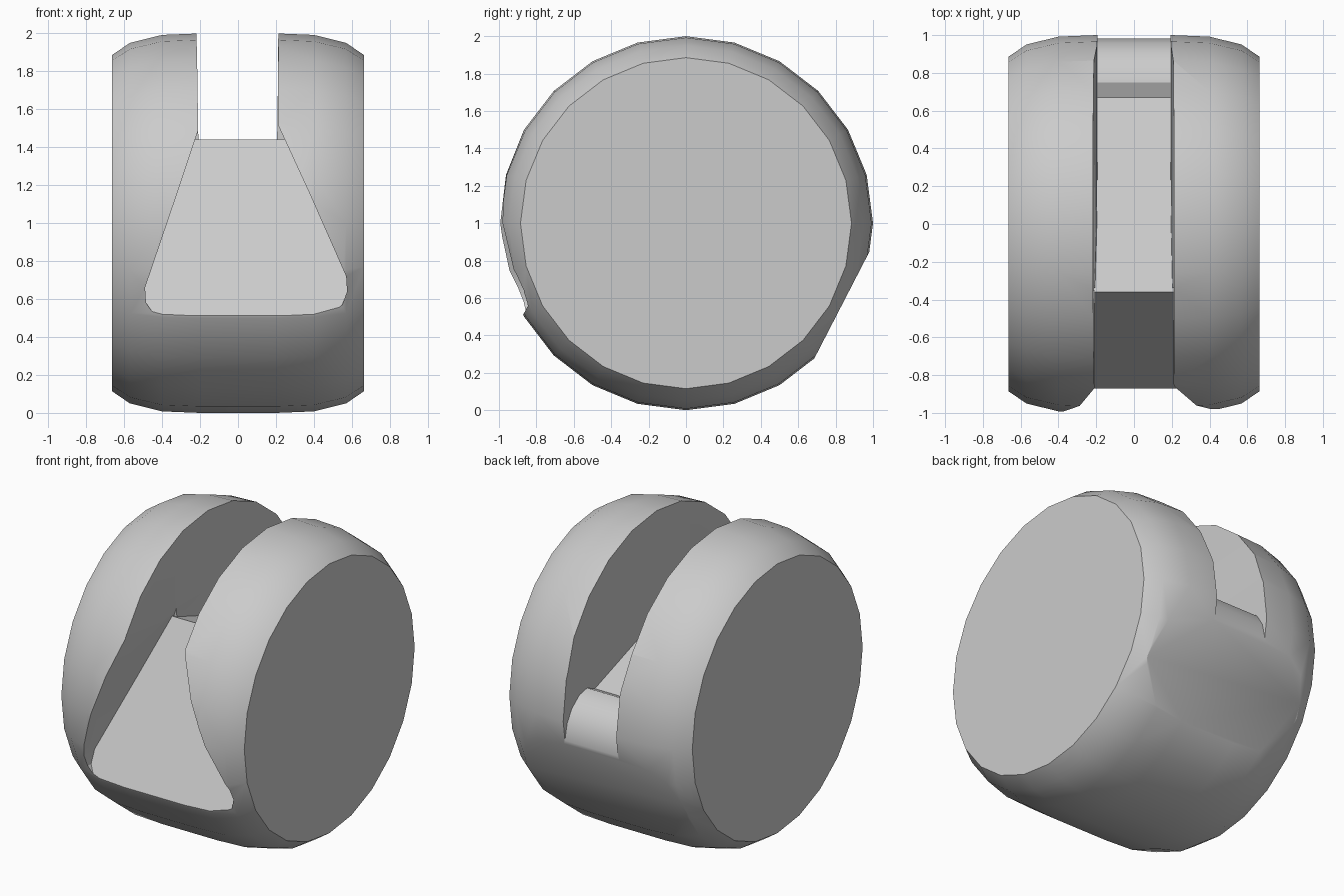
import bpy, bmesh, math

cube = bpy.data.objects.get("Cube")
if cube:
    bpy.data.objects.remove(cube, do_unlink=True)

grey = bpy.data.materials.new("plain_grey")
grey.use_nodes = True
COLOUR = (0.6, 0.6, 0.6, 1.0)
grey.diffuse_color = COLOUR
grey.node_tree.nodes["Principled BSDF"].inputs["Base Color"].default_value = COLOUR


def finish(bm, name):
    bmesh.ops.recalc_face_normals(bm, faces=bm.faces)
    mesh = bpy.data.meshes.new(name)
    bm.to_mesh(mesh)
    bm.free()
    mesh.materials.append(grey)
    obj = bpy.data.objects.new(name, mesh)
    bpy.context.collection.objects.link(obj)
    return obj


def prism(name, outline, axis, start, end):
    """Extrude a 2D outline along x (outline is y,z) or y (outline is x,z)."""
    bm = bmesh.new()
    place = (lambda a, b, d: (d, a, b)) if axis == "x" else (lambda a, b, d: (a, d, b))
    rings = [[bm.verts.new(place(a, b, d)) for a, b in outline] for d in (start, end)]
    for ring in rings:
        bm.faces.new(ring)
    n = len(outline)
    for i in range(n):
        j = (i + 1) % n
        bm.faces.new((rings[0][i], rings[0][j], rings[1][j], rings[1][i]))
    return finish(bm, name)


def boolean(target, cutter, operation):
    mod = target.modifiers.new("cut", "BOOLEAN")
    mod.operation = operation
    mod.solver = "EXACT"
    mod.object = cutter
    bpy.ops.object.select_all(action="DESELECT")
    bpy.context.view_layer.objects.active = target
    target.select_set(True)
    bpy.ops.object.modifier_apply(modifier=mod.name)
    bpy.data.objects.remove(cutter, do_unlink=True)


# Barrel: rounded drum turned around the x axis
SEGMENTS = 24
profile = [(-0.665, 0.885), (-0.57, 0.95), (-0.4, 0.992), (-0.2, 1.0),
           (0.2, 1.0), (0.4, 0.992), (0.57, 0.95), (0.665, 0.885)]
bm = bmesh.new()
rings = []
for x, r in profile:
    rings.append([bm.verts.new((x, r * math.sin(t), 1 + r * math.cos(t)))
                  for t in (math.tau * i / SEGMENTS for i in range(SEGMENTS))])
for a, b in zip(rings, rings[1:]):
    for i in range(SEGMENTS):
        j = (i + 1) % SEGMENTS
        bm.faces.new((a[i], a[j], b[j], b[i]))
bm.faces.new(rings[0])
bm.faces.new(rings[-1])
barrel = finish(bm, "slotted_barrel")

# Side outline of the open space: front slope, rear ramp and rounded rear lip
floor_line = [(-1.3, 0.512), (-0.87, 0.512), (-0.36, 1.44), (0.67, 1.09),
              (0.75, 1.125), (0.83, 1.11), (0.91, 1.05), (0.96, 0.97),
              (0.985, 0.86), (1.3, 0.86), (1.3, 2.3), (-1.3, 2.3)]

# Front opening, flaring towards the bottom with rounded corners
front_outline = [(-0.40, 0.50), (-0.45, 0.53), (-0.485, 0.58), (-0.49, 0.66),
                 (-0.33, 1.13), (-0.21, 1.49), (-0.222, 2.3), (0.215, 2.3),
                 (0.21, 1.52), (0.38, 1.15), (0.57, 0.72), (0.575, 0.64),
                 (0.55, 0.57), (0.50, 0.53), (0.42, 0.50)]
# Straight slot between the two rims
slot_outline = [(-0.19, 0.6), (-0.195, 1.3), (-0.212, 1.5), (-0.222, 2.3),
                (0.215, 2.3), (0.208, 1.5), (0.195, 1.3), (0.19, 0.6)]

for outline, start, end in ((front_outline, -1.25, -0.34), (slot_outline, -0.35, 1.25)):
    cutter = prism("opening_cutter", outline, "y", start, end)
    boolean(cutter, prism("floor_cutter", floor_line, "x", -0.9, 0.9), "INTERSECT")
    boolean(barrel, cutter, "DIFFERENCE")

# Flat lower rear panel
rear_flat = [(1.0, 0.885), (0.68, 0.265), (0.9, 0.0), (1.4, 0.6)]
boolean(barrel, prism("rear_cutter", rear_flat, "x", -0.9, 0.9), "DIFFERENCE")

# Smooth shading with crisp edges
bpy.ops.object.select_all(action="DESELECT")
barrel.select_set(True)
bpy.context.view_layer.objects.active = barrel
bpy.ops.object.shade_smooth_by_angle(angle=math.radians(30))
